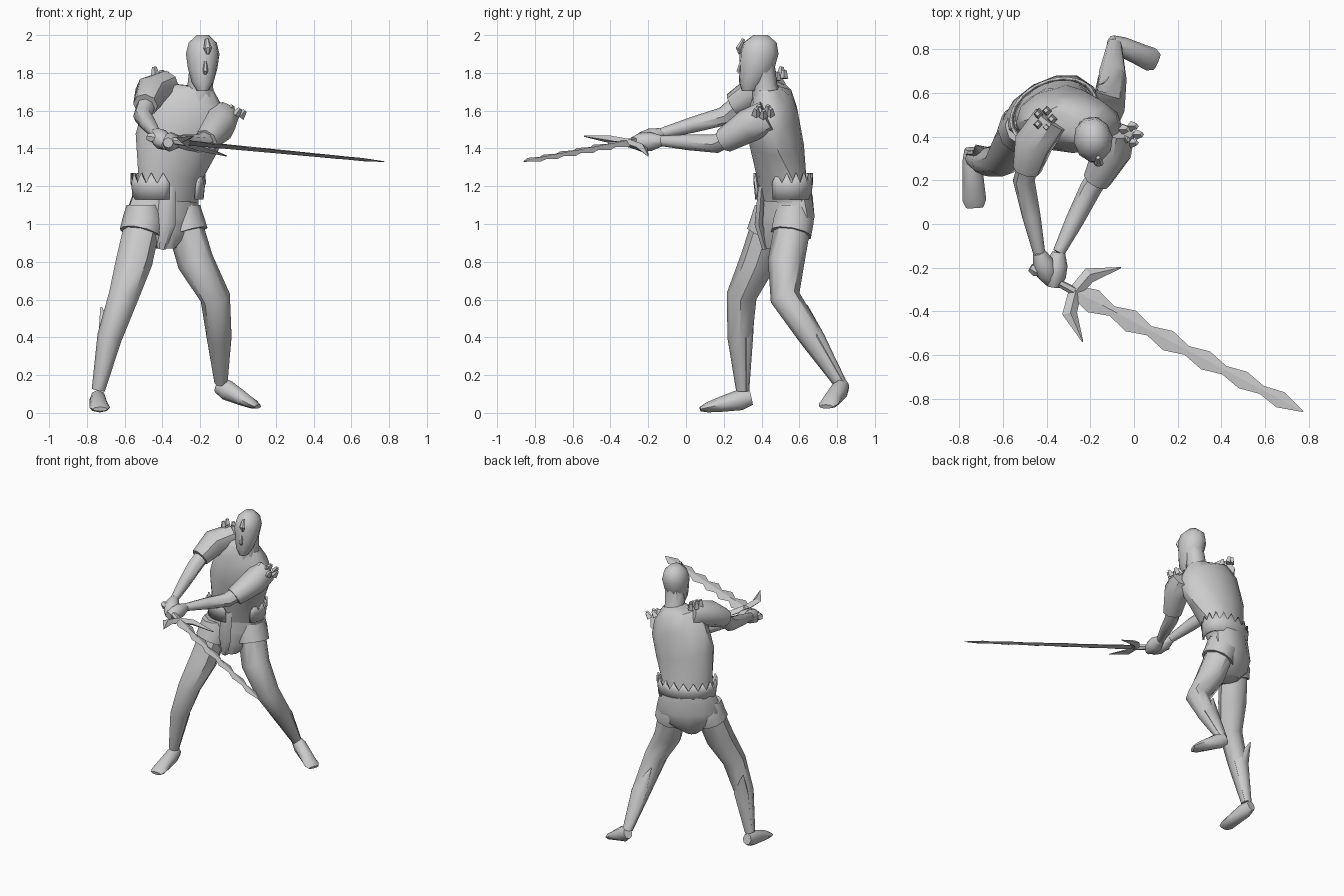
import bpy, bmesh
from math import sin, cos, pi, radians
from mathutils import Vector as V

if "Cube" in bpy.data.objects:
    bpy.data.objects.remove(bpy.data.objects["Cube"])


def finish(name, bm, angle=45):
    bmesh.ops.recalc_face_normals(bm, faces=bm.faces)
    me = bpy.data.meshes.new(name)
    bm.to_mesh(me)
    bm.free()
    ob = bpy.data.objects.new(name, me)
    bpy.context.collection.objects.link(ob)
    bpy.ops.object.select_all(action='DESELECT')
    ob.select_set(True)
    bpy.context.view_layer.objects.active = ob
    bpy.ops.object.shade_smooth_by_angle(angle=radians(angle))
    return ob


def loft(name, rings, n=10, angle=45):
    """Skin a list of (centre, axis a, axis b) ellipses and cap both ends."""
    bm = bmesh.new()
    loops = [[bm.verts.new(c + a * cos(2 * pi * i / n) + b * sin(2 * pi * i / n))
              for i in range(n)] for c, a, b in rings]
    for p, q in zip(loops, loops[1:]):
        for i in range(n):
            j = (i + 1) % n
            bm.faces.new((p[i], p[j], q[j], q[i]))
    bm.faces.new(loops[0])
    bm.faces.new(loops[-1])
    return finish(name, bm, angle)


def tube(name, c, ra, rb=None, ref=(1, 0, 0), n=8, angle=45):
    """Limb through points c; radius ra lies along ref, rb across it."""
    rings = []
    for i, (a_r, b_r) in enumerate(zip(ra, rb or ra)):
        t = (c[min(i + 1, len(c) - 1)] - c[max(i - 1, 0)]).normalized()
        a = V(ref)
        a = (a - t * a.dot(t)).normalized()
        rings.append((c[i], a * a_r, t.cross(a) * b_r))
    return loft(name, rings, n, angle)


def body(name, rows, n=12):
    """Trunk rows: x, y, z, half width, half depth, yaw, roll (degrees)."""
    rings = []
    for x, y, z, w, d, yaw, roll in rows:
        k, r = radians(yaw), radians(roll)
        rings.append((V((x, y, z)),
                      V((cos(k) * cos(r), sin(k) * cos(r), -sin(r))) * w,
                      V((-sin(k), cos(k), 0)) * d))
    return loft(name, rings, n)


# Trunk: hips turned one way, shoulders twisted and tilted the other
body("torso", [(-.38, .53, 1.12, .185, .12, 28, 3), (-.36, .505, 1.25, .18, .125, 20, 6),
               (-.33, .48, 1.42, .22, .145, 5, 15), (-.27, .46, 1.58, .235, .135, -5, 22),
               (-.235, .455, 1.67, .19, .105, -8, 25), (-.205, .43, 1.72, .08, .07, -8, 12)])
body("pelvis", [(-.385, .535, 1.16, .185, .12, 28, 2), (-.40, .53, 1.04, .225, .125, 30, 0),
                (-.40, .52, .95, .19, .115, 32, 0), (-.40, .50, .87, .06, .08, 32, 0)])
tube("front_flap", [V((-.37, .40, 1.2)), V((-.38, .385, 1)), V((-.405, .42, .87))],
     (.04, .05, .025), (.02, .025, .02), n=6)

# Jagged waistband, open at the front
bm = bmesh.new()
rows = []
N = 32
k = radians(24)
for i in range(N + 1):
    t = radians(-55 + 310 * i / N)
    col = []
    for z, s in ((1.13, 1.06), (1.2, 1.10), (1.27 if i % 2 else 1.215, 1.13)):
        u, w = .185 * s * cos(t), .13 * s * sin(t)
        col.append(bm.verts.new((-.37 + u * cos(k) - w * sin(k),
                                 .515 + u * sin(k) + w * cos(k), z)))
    rows.append(col)
for p, q in zip(rows, rows[1:]):
    for j in range(2):
        bm.faces.new((p[j], q[j], q[j + 1], p[j + 1]))
band = finish("waistband", bm, 20)
band.modifiers.new("thickness", 'SOLIDIFY').thickness = .012

# Neck, head, nose and forehead ornament
tube("neck", [V((-.205, .435, 1.64)), V((-.2, .415, 1.73)), V((-.19, .405, 1.84))],
     (.085, .068, .065))
body("head", [(-.187, y, z, w, d, 8, 0) for y, z, w, d in (
    (.335, 1.705, .03, .04), (.35, 1.75, .058, .07), (.375, 1.82, .078, .095),
    (.387, 1.9, .09, .105), (.392, 1.96, .075, .09), (.395, 2, .032, .04))], 10)
tube("nose", [V((-.174, .295, 1.87)), V((-.172, .28, 1.81)), V((-.175, .3, 1.785))],
     (.008, .014, .008), n=6)
tube("forehead_ornament", [V((-.16, .285, 1.9)), V((-.16, .278, 1.93)), V((-.165, .305, 1.98))],
     (.008, .022, .01), (.008, .016, .01), n=6, angle=20)

# Legs with short trouser legs, calf guards and feet, all built from the joints
legs = {"right": [(-.5, .45, 1.02), (-.55, .38, .8), (-.605, .295, .62), (-.68, .285, .4),
                  (-.74, .3, .12), (-.745, .345, .082), (-.73, .075, .02), (-.725, .36, .56)],
        "left": [(-.29, .57, 1.02), (-.225, .53, .8), (-.12, .525, .61), (-.1, .665, .4),
                 (-.09, .815, .16), (-.105, .835, .145), (.105, .742, .033), (-.16, .64, .57)]}
for side, joints in legs.items():
    hip, thigh, knee, calf, ankle, heel, toe, spike = map(V, joints)
    tube(f"{side}_leg", [hip, thigh, knee, calf, ankle], (.095, .097, .08, .066, .035))
    tube(f"{side}_trouser_leg", [hip + V((0, 0, .08)), hip, hip.lerp(thigh, .32)],
         (.09, .112, .112), n=10)
    tube(f"{side}_calf_guard", [ankle + V((0, .02, 0)), calf + V((0, .035, 0)), spike],
         (.03, .06, .004), (.015, .035, .004))
    tube(f"{side}_foot", [heel.lerp(toe, f) for f in (0, .22, .6, .87, 1)],
         (.04, .055, .04, .026, .012), (.032, .045, .05, .055, .04), ref=(0, 0, 1))

# Arms reaching forward to a shared grip
arms = {"right": [(-.38, .48, 1.73), (-.46, .37, 1.7), (-.49, .25, 1.63), (-.505, .2, 1.57),
                  (-.435, -.13, 1.48), (-.38, -.27, 1.42)],
        "left": [(-.08, .43, 1.57), (-.1, .33, 1.52), (-.17, .2, 1.44), (-.2, .16, 1.425),
                 (-.345, -.13, 1.44), (-.37, -.29, 1.43)]}
for side, joints in arms.items():
    shoulder, bicep, hem, elbow, wrist, knuckle = map(V, joints)
    tube(f"{side}_sleeve", [shoulder, bicep, hem], (.085, .09, .066))
    tube(f"{side}_forearm", [bicep.lerp(hem, .5), elbow, elbow.lerp(wrist, .5), wrist],
         (.05, .05, .042, .028))
    tube(f"{side}_fist", [wrist.lerp(knuckle, f) for f in (0, .35, .7, 1)],
         (.03, .05, .05, .027))

# Ragged tufts on the shoulders
for side, c, up in (("right", V((-.41, .48, 1.775)), V((-.1, .05, 1))),
                    ("left", V((-.025, .41, 1.58)), V((.6, 0, .8)))):
    for i in range(5):
        a = 2 * pi * i / 5
        p = c + V((.035 * cos(a), .04 * sin(a), -.015 * cos(a)))
        tube(f"{side}_shoulder_tuft_{i}", [p, p + up * .045], (.024, .012),
             ref=(0, 1, 0), n=4, angle=20)

# Sword: grip, swept guard and flame-shaped blade
hilt, tip = V((-.27, -.31, 1.43)), V((.775, -.86, 1.33))
d = (tip - hilt).normalized()
across = V((-.175, -.34, .1)).normalized()
pommel = V((-.475, -.2, 1.46))
tube("sword_grip", [pommel, pommel.lerp(hilt, .12), pommel.lerp(hilt, .22), hilt],
     (.02, .028, .016, .02), ref=across, n=6)
for where, mid, end in (("near", (-.295, -.41, 1.45), (-.235, -.54, 1.465)),
                        ("far", (-.205, -.235, 1.405), (-.06, -.2, 1.36))):
    tube(f"guard_prong_{where}", [hilt, V(mid), V(end)], (.03, .035, .003),
         (.022, .02, .003), ref=d, n=4, angle=20)
# Blade swells and narrows in turn along its length
steps = [.08 + .082 * i for i in range(11)]
widths = [.026 - .006 * f if i % 2 else .06 - .022 * f for i, f in enumerate(steps)]
tube("sword_blade", [hilt] + [hilt.lerp(tip, f) for f in steps] + [tip],
     [.03] + widths + [.002], [.014] + [.014 - .007 * f for f in steps] + [.002],
     ref=across, n=4, angle=15)
